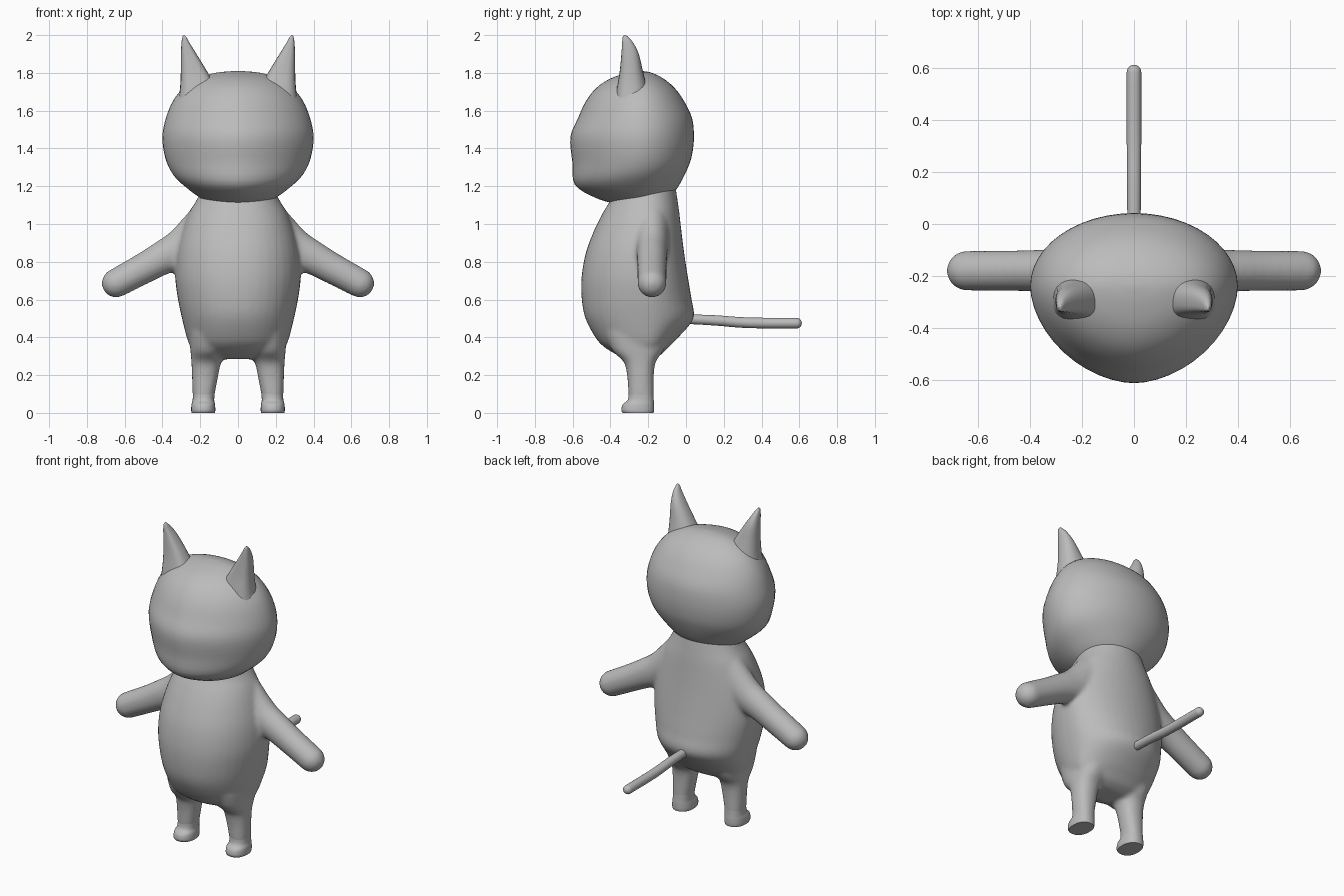
import bpy, bmesh, math
from mathutils import Vector

if "Cube" in bpy.data.objects:
    bpy.data.objects.remove(bpy.data.objects["Cube"])

grey = bpy.data.materials.new("plain_grey")
grey.diffuse_color = (0.5, 0.5, 0.5, 1)
grey.use_nodes = True
grey.node_tree.nodes["Principled BSDF"].inputs["Base Color"].default_value = grey.diffuse_color


def smooth_rows(rows, steps):
    """Catmull-Rom interpolation of rows of numbers."""
    out = []
    for i in range(len(rows) - 1):
        a, b, c, d = (rows[max(0, min(len(rows) - 1, i + k))] for k in (-1, 0, 1, 2))
        for s in range(steps):
            t = s / steps
            out.append([0.5 * (2 * q + (r - p) * t + (2 * p - 5 * q + 4 * r - w) * t * t
                               + (3 * q - p - 3 * r + w) * t ** 3)
                        for p, q, r, w in zip(a, b, c, d)])
    return out + [list(rows[-1])]


def skin(bm, rings):
    """Skin closed rings of points and cap both ends."""
    vs = [[bm.verts.new(p) for p in ring] for ring in rings]
    n = len(vs[0])
    for a, b in zip(vs, vs[1:]):
        for i in range(n):
            bm.faces.new((a[i], a[(i + 1) % n], b[(i + 1) % n], b[i]))
    bm.faces.new(vs[0][::-1])
    bm.faces.new(vs[-1])


def loft(bm, rows, side=1, mid=None, front=2.0, back=2.0, n=40, steps=4):
    """Rows: height, centre x, half width, front y, back y, tilt."""
    rings = []
    for z, cx, hw, yf, yb, tilt in smooth_rows(rows, steps):
        m = (yf + yb) / 2 if mid is None else mid
        ring = []
        for i in range(n):
            c, s = math.cos(math.tau * i / n), math.sin(math.tau * i / n)
            e = 2 / (front if s < 0 else back)
            x = cx + hw * math.copysign(abs(c) ** e, c)
            y = m + abs(s) ** e * ((yb - m) if s > 0 else (yf - m))
            ring.append((side * x, y, z + tilt * (y - m)))
        rings.append(ring)
    skin(bm, rings)


def tube(bm, pts, side=1, n=24):
    """Round-ended tube in a plane; pts: x, y, z, radius in y/x, radius in z."""
    rows = smooth_rows(pts, 4)
    end = Vector(rows[-1][:3])
    d = (end - Vector(rows[-2][:3])).normalized()
    ra, rb = rows[-1][3:]
    for k in range(1, 7):                       # rounded end
        a = math.pi / 2 * k / 6.3
        rows.append([*(end + d * rb * math.sin(a)), ra * math.cos(a), rb * math.cos(a)])
    rings = []
    for i, r in enumerate(rows):
        p, q = rows[max(0, i - 1)], rows[min(len(rows) - 1, i + 1)]
        t = (Vector(q[:3]) - Vector(p[:3])).normalized()
        u = Vector((0, 1, 0)) if abs(t.y) < 0.7 else Vector((1, 0, 0))
        w = t.cross(u).normalized()
        ring = []
        for j in range(n):
            a = math.tau * j / n
            v = Vector(r[:3]) + u * r[3] * math.cos(a) + w * r[4] * math.sin(a)
            ring.append((side * v.x, v.y, v.z))
        rings.append(ring)
    skin(bm, rings)


def finish(bm, name):
    bmesh.ops.recalc_face_normals(bm, faces=bm.faces)
    me = bpy.data.meshes.new(name)
    bm.to_mesh(me)
    bm.free()
    me.materials.append(grey)
    ob = bpy.data.objects.new(name, me)
    bpy.context.collection.objects.link(ob)
    bpy.ops.object.select_all(action='DESELECT')
    ob.select_set(True)
    bpy.context.view_layer.objects.active = ob
    bpy.ops.object.shade_smooth_by_angle(angle=math.radians(50))
    return ob


# Body: torso, legs and arms blended into one skin
bm = bmesh.new()
loft(bm, [(0.285, 0, 0.12, -0.31, -0.18, 0), (0.31, 0, 0.20, -0.37, -0.13, 0),
          (0.35, 0, 0.25, -0.435, -0.09, 0), (0.40, 0, 0.272, -0.48, -0.04, 0),
          (0.50, 0, 0.297, -0.533, 0.04, 0), (0.60, 0, 0.318, -0.552, 0.03, 0),
          (0.72, 0, 0.333, -0.553, 0.01, 0), (0.85, 0, 0.325, -0.53, -0.01, 0),
          (0.97, 0, 0.295, -0.485, -0.025, 0), (1.06, 0, 0.26, -0.44, -0.035, 0),
          (1.13, 0, 0.218, -0.40, -0.045, 0), (1.23, 0, 0.17, -0.37, -0.06, 0)],
     mid=-0.2, front=2.15)
for side in (-1, 1):
    loft(bm, [(0.04, 0.184, 0.05, -0.29, -0.18, 0), (0.08, 0.183, 0.056, -0.303, -0.172, 0),
              (0.20, 0.174, 0.070, -0.312, -0.170, 0), (0.27, 0.168, 0.079, -0.33, -0.16, 0),
              (0.33, 0.160, 0.092, -0.39, -0.12, 0), (0.42, 0.15, 0.11, -0.43, -0.08, 0)],
         side, front=2.3, back=2.3)
    tube(bm, [(0.16, -0.18, 0.95, 0.10, 0.16), (0.30, -0.18, 0.87, 0.085, 0.108),
              (0.40, -0.18, 0.82, 0.08, 0.09), (0.50, -0.18, 0.765, 0.078, 0.082),
              (0.645, -0.18, 0.687, 0.077, 0.077)], side)
body = finish(bm, "body")
rm = body.modifiers.new("blend", 'REMESH')
rm.mode = 'VOXEL'
rm.voxel_size = 0.012
rm.use_smooth_shade = True
sm = body.modifiers.new("soften", 'SMOOTH')
sm.factor = 0.5
sm.iterations = 10

# Feet with flat soles
for side, label in ((-1, "left"), (1, "right")):
    bm = bmesh.new()
    loft(bm, [(0.0, 0.184, 0.061, -0.335, -0.172, 0), (0.015, 0.184, 0.064, -0.342, -0.169, 0),
              (0.045, 0.184, 0.062, -0.335, -0.169, 0), (0.07, 0.183, 0.057, -0.308, -0.171, 0),
              (0.12, 0.180, 0.058, -0.302, -0.174, 0)], side, front=2.3, back=2.3, n=32)
    finish(bm, label + "_foot")

# Head with pointed face and tilted jaw
bm = bmesh.new()
loft(bm, [(1.14, 0, 0.20, -0.40, -0.06, 0.17), (1.18, 0, 0.255, -0.48, -0.03, 0.17),
          (1.26, 0, 0.342, -0.588, 0.01, 0.15), (1.35, 0, 0.385, -0.602, 0.032, 0.06),
          (1.46, 0, 0.40, -0.612, 0.042, 0), (1.56, 0, 0.382, -0.572, 0.032, 0),
          (1.65, 0, 0.345, -0.53, -0.01, 0), (1.72, 0, 0.29, -0.475, -0.06, 0),
          (1.77, 0, 0.215, -0.40, -0.12, 0), (1.80, 0, 0.12, -0.31, -0.18, 0),
          (1.81, 0, 0.02, -0.25, -0.23, 0)], mid=-0.24, front=1.8, n=48)
finish(bm, "head")

# Ears
for side, label in ((-1, "left"), (1, "right")):
    bm = bmesh.new()
    loft(bm, [(1.62, 0.20, 0.12, -0.38, -0.18, 0), (1.72, 0.212, 0.095, -0.366, -0.205, 0),
              (1.80, 0.231, 0.072, -0.352, -0.226, 0), (1.90, 0.261, 0.041, -0.342, -0.25, 0),
              (1.96, 0.278, 0.021, -0.338, -0.28, 0), (1.99, 0.284, 0.010, -0.335, -0.307, 0),
              (2.0, 0.286, 0.003, -0.328, -0.318, 0)], side, front=3.0, back=2.2, n=24)
    finish(bm, label + "_ear")

# Tail
bm = bmesh.new()
tube(bm, [(0, -0.03, 0.498, 0.025, 0.025), (0, 0.15, 0.490, 0.027, 0.027),
          (0, 0.33, 0.477, 0.028, 0.028), (0, 0.585, 0.475, 0.028, 0.028)])
finish(bm, "tail")
